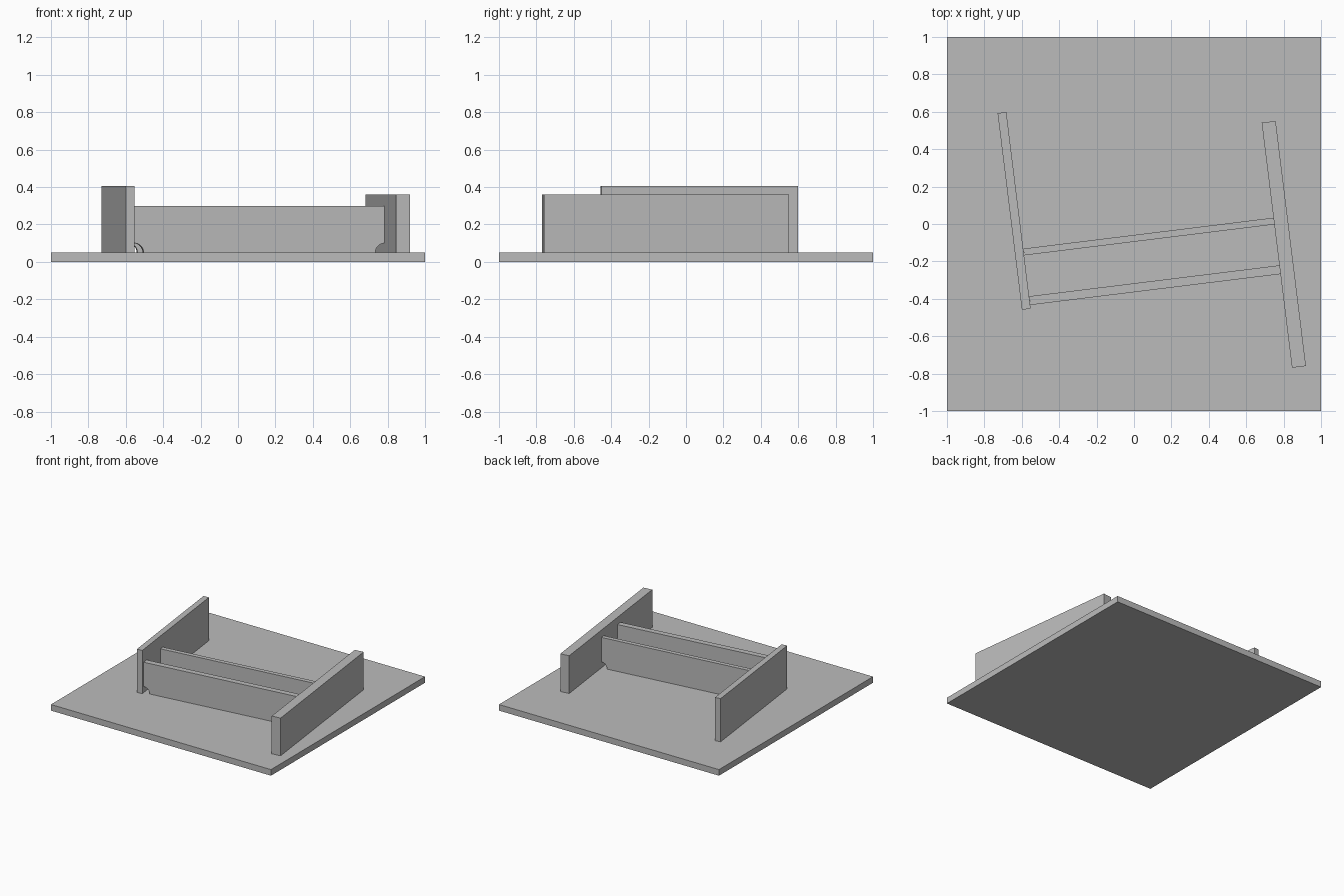
import bpy, bmesh
from math import radians, sin, cos, pi
from mathutils import Vector

cube = bpy.data.objects.get("Cube")
if cube:
    bpy.data.objects.remove(cube, do_unlink=True)

steel = bpy.data.materials.new("grey_steel")
steel.use_nodes = True
grey = (0.5, 0.5, 0.5, 1)
steel.diffuse_color = grey
steel.node_tree.nodes["Principled BSDF"].inputs["Base Color"].default_value = grey

BASE = 0.05             # top of the base plate
TURN = radians(7.05)    # the frame is turned on the base


def panel(name, profile, thickness, location, turn):
    """Extrude an x-z profile along y, centred on its thickness."""
    bm = bmesh.new()
    face = bm.faces.new([bm.verts.new((x, -thickness / 2, z)) for x, z in profile])
    out = bmesh.ops.extrude_face_region(bm, geom=[face])
    verts = [g for g in out["geom"] if isinstance(g, bmesh.types.BMVert)]
    bmesh.ops.translate(bm, verts=verts, vec=Vector((0, thickness, 0)))
    bmesh.ops.recalc_face_normals(bm, faces=bm.faces[:])
    mesh = bpy.data.meshes.new(name)
    bm.to_mesh(mesh)
    bm.free()
    mesh.materials.append(steel)
    obj = bpy.data.objects.new(name, mesh)
    obj.location = location
    obj.rotation_euler.z = turn
    bpy.context.collection.objects.link(obj)
    return obj


def rectangle(width, height):
    w = width / 2
    return [(-w, 0), (w, 0), (w, height), (-w, height)]


def notched(width, height, radius=0.05, steps=12):
    """Rectangle with quarter-round weld holes in its lower corners."""
    w = width / 2
    arc = [(radius * cos(a), radius * sin(a))
           for a in (pi / 2 * i / steps for i in range(steps + 1))]
    right = [(w - x, z) for x, z in arc]
    left = [(x - w, z) for x, z in reversed(arc)]
    return right + [(w, height), (-w, height)] + left


# Base plate
panel("base_plate", rectangle(2, BASE), 2, (0, 0, 0), 0)

# Side plates
panel("right_side_plate", rectangle(0.047, 0.355), 1.059, (-0.641, 0.07, BASE), TURN)
panel("left_side_plate", rectangle(0.075, 0.31), 1.32, (0.801, -0.109, BASE), TURN)

# Cross plates with weld holes
panel("front_cross_plate", notched(1.349, 0.25), 0.047, (0.112, -0.327, BASE), TURN)
panel("back_cross_plate", notched(1.349, 0.25), 0.036, (0.08, -0.067, BASE), TURN)
